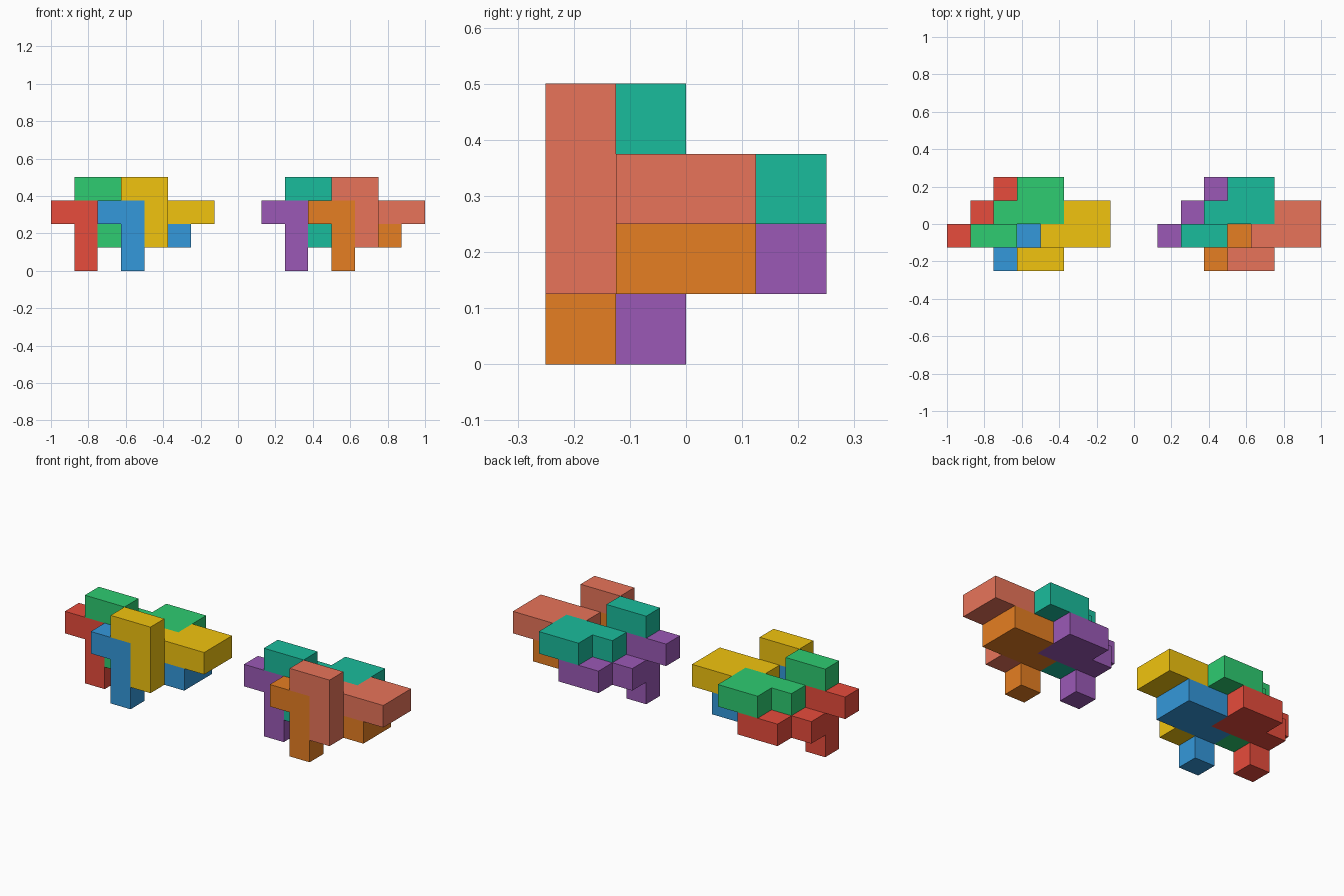
import bpy, bmesh
from mathutils import Vector

if "Cube" in bpy.data.objects:
    bpy.data.objects.remove(bpy.data.objects["Cube"])

U = 0.125  # edge of one cube cell

# one interlocking piece: a bent upright, a neck and a flat 2x2 plate
CELLS = [(0, 0, 0), (1, 0, 0), (1, 0, -1), (1, 0, -2), (1, 1, -1),
         (2, 1, -1), (3, 1, -1), (2, 2, -1), (3, 2, -1)]


def linear(hex_code):
    vals = [int(hex_code[i:i + 2], 16) / 255 for i in (0, 2, 4)]
    return [v / 12.92 if v <= 0.04045 else ((v + 0.055) / 1.055) ** 2.4
            for v in vals] + [1.0]


def piece_mesh(name):
    """Outer skin of the cube cells, with flat areas merged."""
    bm = bmesh.new()
    for cell in CELLS:
        centre = Vector(cell) + Vector((0.5, 0.5, 0.5))
        for axis in range(3):
            for sign in (-1, 1):
                n = Vector((0, 0, 0))
                n[axis] = sign
                if tuple(int(c) for c in Vector(cell) + n) in CELLS:
                    continue
                a = Vector((0, 0, 0))
                a[(axis + 1) % 3] = 0.5
                b = n.cross(a)
                mid = centre + n * 0.5
                corners = [mid - a - b, mid + a - b, mid + a + b, mid - a + b]
                bm.faces.new([bm.verts.new(p * U) for p in corners])
    bmesh.ops.remove_doubles(bm, verts=bm.verts, dist=1e-4)
    bmesh.ops.dissolve_limit(bm, angle_limit=0.02, verts=bm.verts, edges=bm.edges)
    bmesh.ops.recalc_face_normals(bm, faces=bm.faces)
    me = bpy.data.meshes.new(name)
    bm.to_mesh(me)
    bm.free()
    return me


# the four pieces of a cluster, as cell offsets of the same shape
PLACES = {"front_upper": (3, 0, 3), "front_lower": (2, 0, 2),
          "back_upper": (1, 1, 3), "back_lower": (0, 1, 2)}

# two clusters side by side, with their own colours
CLUSTERS = [("left", 0, ("f1c40f", "3498db", "2ecc71", "e74c3c")),
            ("right", 9, ("e8745a", "e67e22", "1abc9c", "9b59b6"))]

for side, shift, colours in CLUSTERS:
    for (place, (x, y, z)), colour in zip(PLACES.items(), colours):
        name = f"{side}_{place}_piece"
        me = piece_mesh(name)
        mat = bpy.data.materials.new(name + "_colour")
        mat.diffuse_color = linear(colour)
        mat.use_nodes = True
        mat.node_tree.nodes["Principled BSDF"].inputs["Base Color"].default_value = mat.diffuse_color
        me.materials.append(mat)
        ob = bpy.data.objects.new(name, me)
        ob.location = (-1 + (x + shift) * U, -0.25 + y * U, z * U)
        bpy.context.collection.objects.link(ob)
